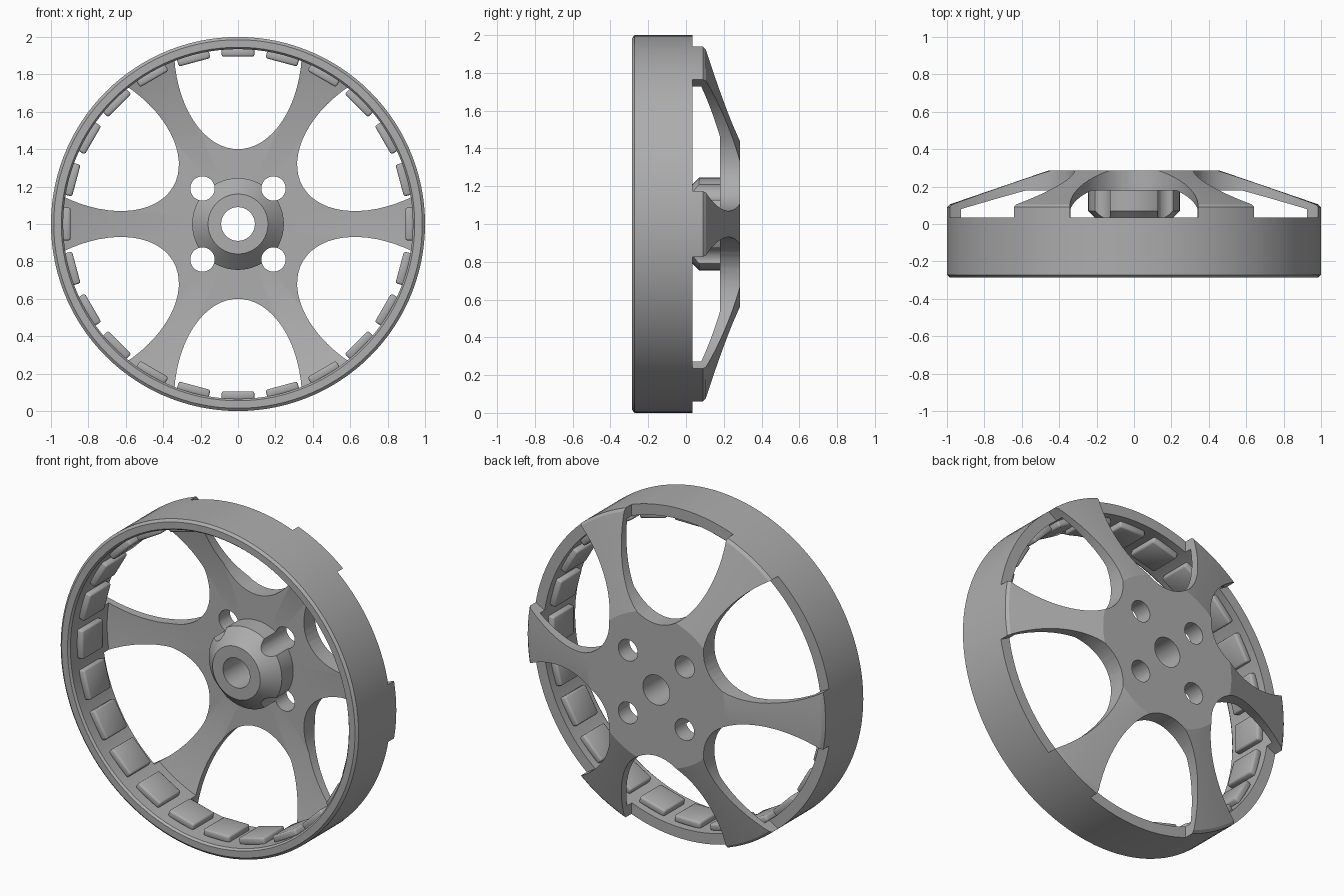
import bpy, bmesh
from math import sin, cos, pi, radians
from mathutils import Matrix, Vector

cube = bpy.data.objects.get("Cube")
if cube:
    bpy.data.objects.remove(cube, do_unlink=True)

grey = bpy.data.materials.new("plain grey")
grey.use_nodes = True
colour = (0.42, 0.42, 0.42, 1)
grey.diffuse_color = colour
grey.node_tree.nodes["Principled BSDF"].inputs["Base Color"].default_value = colour

CENTRE = Vector((0, 0, 1))
SEGMENTS = 120


def add_object(name, bm):
    bmesh.ops.recalc_face_normals(bm, faces=bm.faces)
    mesh = bpy.data.meshes.new(name)
    bm.to_mesh(mesh)
    bm.free()
    mesh.materials.append(grey)
    obj = bpy.data.objects.new(name, mesh)
    bpy.context.collection.objects.link(obj)
    return obj


def select(obj):
    bpy.ops.object.select_all(action="DESELECT")
    obj.select_set(True)
    bpy.context.view_layer.objects.active = obj


def smooth(obj, angle=20):
    select(obj)
    bpy.ops.object.shade_smooth_by_angle(angle=radians(angle))


def lathe(name, profile):
    """Turn a closed (radius, y) loop about the wheel axis."""
    bm = bmesh.new()
    rings = []
    for i in range(SEGMENTS):
        a = 2 * pi * i / SEGMENTS
        rings.append([bm.verts.new((r * cos(a), y, 1 + r * sin(a))) for r, y in profile])
    n = len(profile)
    for i in range(SEGMENTS):
        p, q = rings[i], rings[(i + 1) % SEGMENTS]
        for j in range(n):
            k = (j + 1) % n
            bm.faces.new((p[j], p[k], q[k], q[j]))
    return add_object(name, bm)


def prism(bm, outline, y0, y1):
    """Extrude an (x, z) outline along the wheel axis."""
    face = bm.faces.new([bm.verts.new((x, y0, 1 + z)) for x, z in outline])
    ext = bmesh.ops.extrude_face_region(bm, geom=[face])["geom"]
    moved = [v for v in ext if isinstance(v, bmesh.types.BMVert)]
    bmesh.ops.translate(bm, vec=(0, y1 - y0, 0), verts=moved)


def cut(obj, bm):
    cutter = add_object("cutter", bm)
    cutter.hide_render = True
    mod = obj.modifiers.new("cut", "BOOLEAN")
    mod.operation = "DIFFERENCE"
    mod.solver = "EXACT"
    mod.object = cutter
    select(obj)
    bpy.ops.object.modifier_apply(modifier=mod.name)
    bpy.data.objects.remove(cutter, do_unlink=True)


# Rim band with chamfered front lip
rim = lathe("rim", [(0.985, -0.285), (1, -0.272), (1, 0.035),
                    (0.935, 0.035), (0.935, -0.272), (0.945, -0.285)])
smooth(rim)

# Dished spokes and hub, turned as one piece
spokes = lathe("spokes_and_hub", [
    (0.09, 0.285), (0.46, 0.285), (0.985, 0.105), (1, 0.09), (1, 0.035),
    (0.935, 0.035), (0.935, 0.08), (0.58, 0.18), (0.245, 0.18),
    (0.245, 0.07), (0.16, -0.015), (0.09, -0.015)])

# Six arched windows between the spokes
STEPS = 32
arch = [(0.342, 1.1)]
arch += [(0.342 * cos(pi * i / STEPS), 0.94 - 0.54 * sin(pi * i / STEPS))
         for i in range(STEPS + 1)]
arch += [(-0.342, 1.1)]
windows = bmesh.new()
for k in range(6):
    c, s = cos(k * pi / 3), sin(k * pi / 3)
    prism(windows, [(x * c - z * s, x * s + z * c) for x, z in arch], -0.1, 0.4)
cut(spokes, windows)

# Four bolt holes that also notch the hub
holes = bmesh.new()
for sx in (-1, 1):
    for sz in (-1, 1):
        ring = [2 * pi * i / 32 for i in range(32)]
        prism(holes, [(0.19 * sx + 0.065 * cos(a), 0.19 * sz + 0.065 * sin(a))
                      for a in ring], -0.1, 0.4)
cut(spokes, holes)
smooth(spokes, 18)

# Pads around the inside of the rim
bm = bmesh.new()
PADS = 24
for k in range(PADS):
    place = (Matrix.Translation(CENTRE) @ Matrix.Rotation(2 * pi * k / PADS, 4, "Y")
             @ Matrix.Translation((0, -0.11, 0.917)) @ Matrix.Diagonal((0.176, 0.2, 0.044, 1)))
    bmesh.ops.create_cube(bm, size=1, matrix=place)
bmesh.ops.bevel(bm, geom=bm.edges[:], offset=0.011, segments=2, profile=0.5,
                affect="EDGES")
smooth(add_object("rim_pads", bm), 50)
